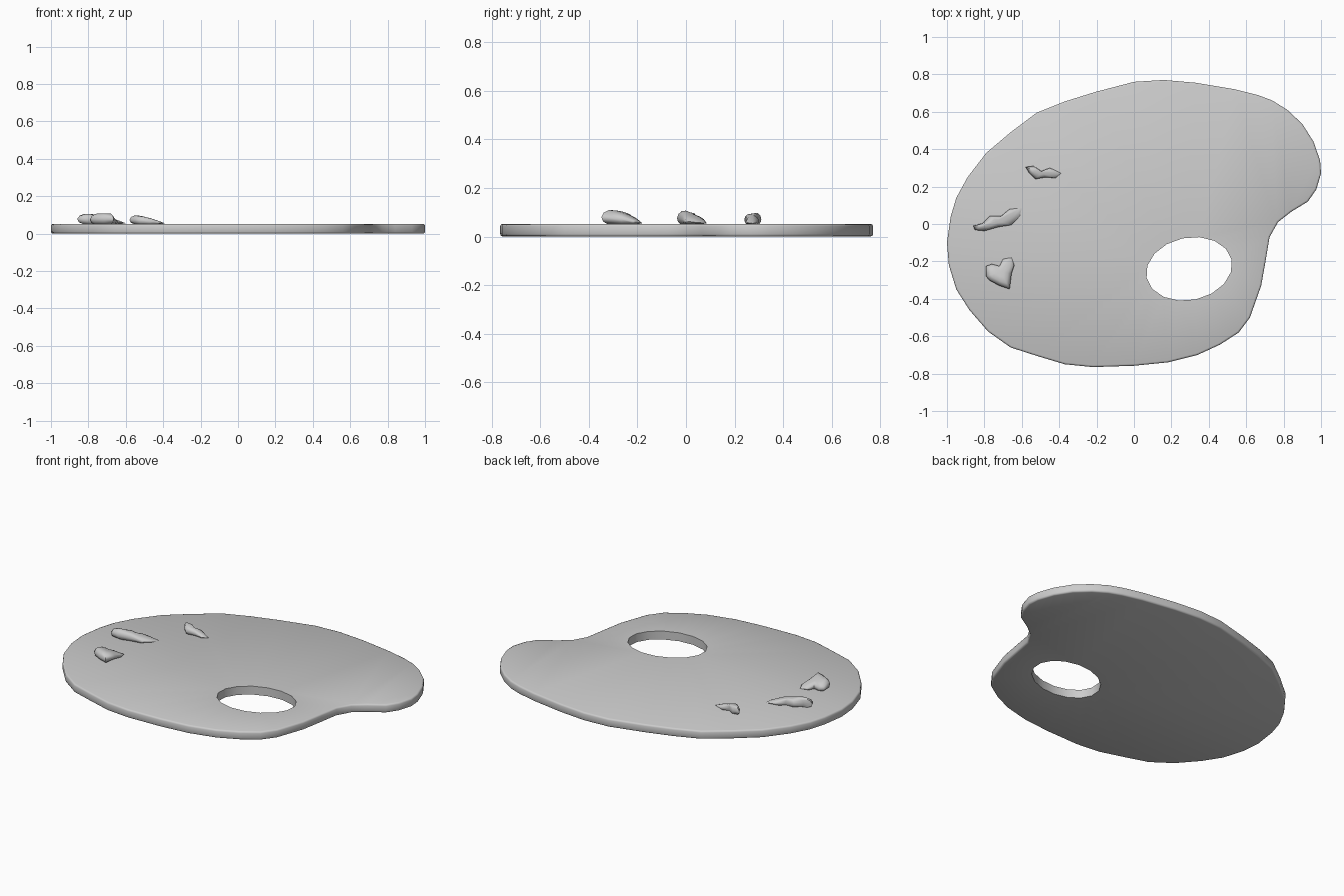
import bpy, bmesh, math
from mathutils import Vector

if "Cube" in bpy.data.objects:
    bpy.data.objects.remove(bpy.data.objects["Cube"])

THICK = 0.052

OUTLINE = [
    (.16, .77), (0, .76), (-.21, .705), (-.37, .655), (-.52, .595), (-.66, .49),
    (-.79, .38), (-.89, .25), (-.95, .14), (-.98, .04), (-1, -.10), (-.99, -.22),
    (-.95, -.35), (-.88, -.46), (-.78, -.575), (-.66, -.66), (-.52, -.705),
    (-.37, -.75), (-.22, -.765), (0, -.758), (.18, -.74), (.34, -.70), (.46, -.645),
    (.56, -.58), (.62, -.50), (.68, -.33), (.705, -.19), (.725, -.07), (.77, .01),
    (.84, .065), (.93, .12), (.975, .185), (1, .27), (.995, .34), (.96, .44),
    (.90, .535), (.82, .61), (.74, .66), (.66, .69), (.54, .72), (.33, .755)]


def inset(pts, d):
    """Move a counter-clockwise loop inward by d."""
    out = []
    for i, p in enumerate(pts):
        t = (Vector(pts[(i + 1) % len(pts)]) - Vector(pts[i - 1])).normalized()
        out.append((p[0] - t.y * d, p[1] + t.x * d))
    return out


def ring(bm, pts, zs):
    return [bm.verts.new((p[0], p[1], z)) for p, z in zip(pts, zs)]


def bridge(bm, a, b):
    n = len(a)
    for i in range(n):
        j = (i + 1) % n
        bm.faces.new((a[i], a[j], b[j], b[i]))


def loop_edges(bm, vs):
    return [bm.edges.get((vs[i - 1], vs[i])) for i in range(len(vs))]


def finish(bm, name, angle):
    bmesh.ops.recalc_face_normals(bm, faces=bm.faces)
    me = bpy.data.meshes.new(name)
    bm.to_mesh(me)
    bm.free()
    ob = bpy.data.objects.new(name, me)
    bpy.context.collection.objects.link(ob)
    bpy.ops.object.select_all(action='DESELECT')
    ob.select_set(True)
    bpy.context.view_layer.objects.active = ob
    bpy.ops.object.shade_smooth_by_angle(angle=math.radians(angle))
    return ob


# Board: rounded rim, straight-walled tilted oval thumb hole
bm = bmesh.new()
rim = [(.010, 0), (.003, .003), (0, .010), (0, THICK - .010),
       (.003, THICK - .003), (.010, THICK)]
outer = [ring(bm, inset(OUTLINE, d), [z] * len(OUTLINE)) for d, z in rim]
for a, b in zip(outer, outer[1:]):
    bridge(bm, a, b)

tilt = math.radians(12)
hole = []
for i in range(16):
    t = 2 * math.pi * i / 16
    u, v = .2325 * math.cos(t), .167 * math.sin(t)
    hole.append((.295 + u * math.cos(tilt) - v * math.sin(tilt),
                 -.24 + u * math.sin(tilt) + v * math.cos(tilt)))
inner = [ring(bm, hole, [z] * 16) for z in (0, THICK)]
bridge(bm, *inner)
for o, h, n in ((outer[0], inner[0], -1), (outer[-1], inner[1], 1)):
    bmesh.ops.triangle_fill(bm, use_beauty=True, normal=(0, 0, n),
                            edges=loop_edges(bm, o) + loop_edges(bm, h))
finish(bm, "palette_board", 50)


# Paint dabs: outline, tail direction, peak height above the board
def paint_dab(name, pts, tail, height):
    bm = bmesh.new()
    c = sum((Vector(p) for p in pts), Vector((0, 0))) / len(pts)
    d = Vector(tail).normalized()
    along = [Vector(p).dot(d) for p in pts]
    lo, hi = min(along), max(along)

    def level(p):
        t = max(0, min(1, (Vector(p).dot(d) - lo) / (hi - lo)))
        return height * (1 - .88 * t ** 1.4)

    rings = []
    for s, f in ((.72, -.04), (.93, .15), (1, .42), (.9, .72), (.68, .93), (.35, 1)):
        loop = [c + (Vector(p) - c) * s for p in pts]
        rings.append(ring(bm, loop, [THICK + f * level(p) for p in loop]))
    for a, b in zip(rings, rings[1:]):
        bridge(bm, a, b)
    bm.faces.new(rings[0][::-1])
    top = bm.verts.new((c.x, c.y, THICK + level(c)))
    for i in range(len(pts)):
        bm.faces.new((rings[-1][i - 1], rings[-1][i], top))
    finish(bm, name, 70)


paint_dab("paint_dab_middle", [
    (-.86, -.01), (-.81, .005), (-.77, .043), (-.71, .043), (-.665, .08), (-.60, .085),
    (-.61, .043), (-.655, -.005), (-.725, -.016), (-.80, -.037), (-.85, -.032)],
    (1, .35), .062)
paint_dab("paint_dab_front", [
    (-.79, -.28), (-.79, -.225), (-.76, -.214), (-.72, -.225), (-.70, -.187),
    (-.655, -.18), (-.64, -.22), (-.655, -.267), (-.665, -.348), (-.72, -.33),
    (-.775, -.30)], (.3, 1), .065)
paint_dab("paint_dab_back", [
    (-.58, .305), (-.537, .31), (-.495, .283), (-.45, .30), (-.39, .272),
    (-.42, .245), (-.473, .25), (-.527, .24), (-.56, .272)], (1, -.1), .052)
